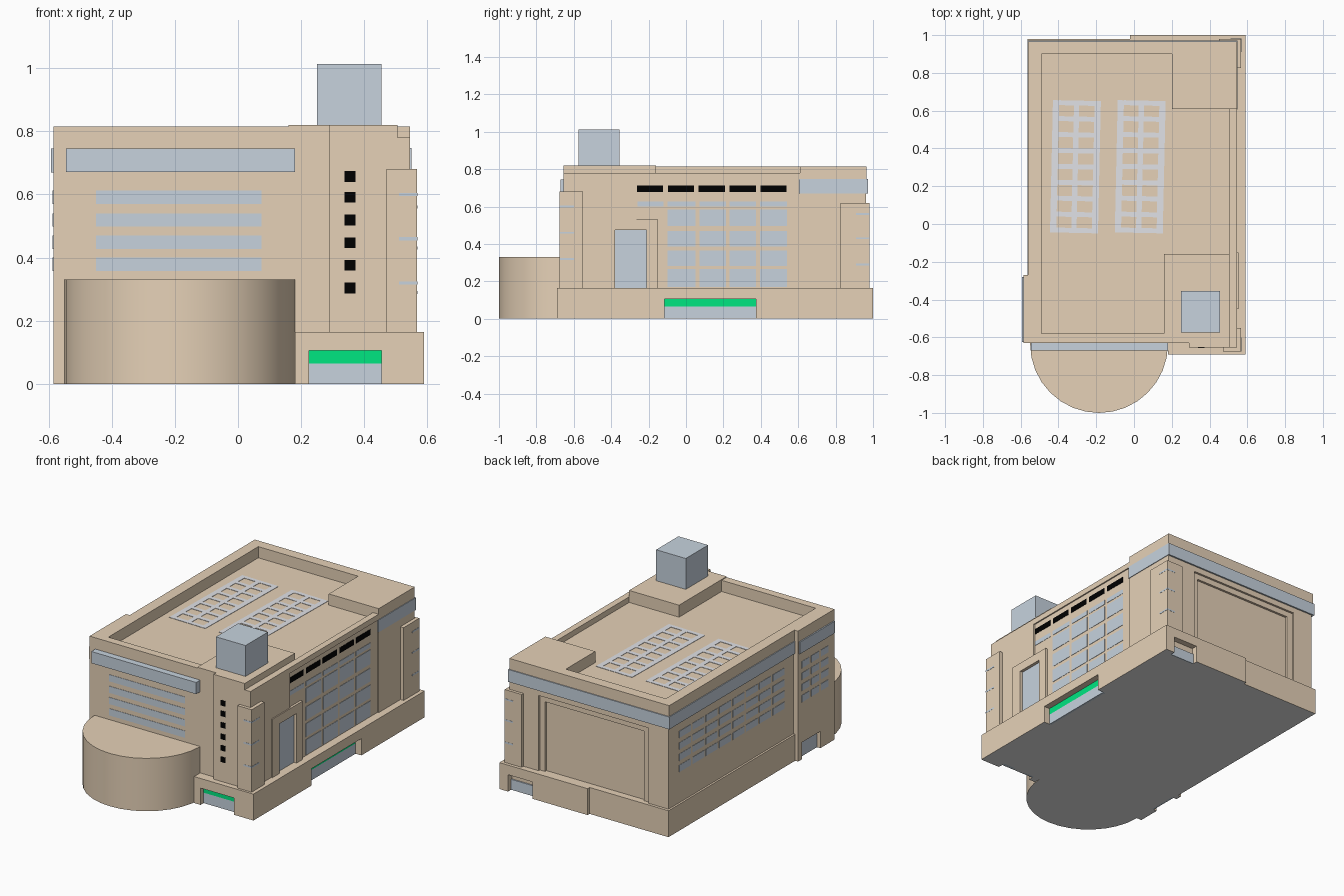
import bpy, bmesh, math


def material(name, rgb):
    m = bpy.data.materials.new(name)
    m.diffuse_color = (*rgb, 1)
    return m


STONE = material("tan stone", (0.79, 0.64, 0.475))
GLASS = material("blue grey glass", (0.57, 0.65, 0.73))
BLACK = material("black", (0.0, 0.0, 0.0))
GREEN = material("green sign", (0.0, 0.79, 0.22))
FRAME = material("pale grey", (0.78, 0.79, 0.83))
UNDER = material("underside grey", (0.80, 0.80, 0.80))


def finish(name, bm, mat):
    bmesh.ops.recalc_face_normals(bm, faces=bm.faces)
    me = bpy.data.meshes.new(name)
    bm.to_mesh(me)
    bm.free()
    me.materials.append(mat)
    ob = bpy.data.objects.new(name, me)
    bpy.context.collection.objects.link(ob)
    return ob


def boxes(name, mat, *ranges):
    """One object made of boxes, each given as x0, x1, y0, y1, z0, z1."""
    bm = bmesh.new()
    for x0, x1, y0, y1, z0, z1 in ranges:
        for v in bmesh.ops.create_cube(bm, size=1)["verts"]:
            v.co.x = x1 if v.co.x > 0 else x0
            v.co.y = y1 if v.co.y > 0 else y0
            v.co.z = z1 if v.co.z > 0 else z0
    return finish(name, bm, mat)


def prism(name, mat, outline, z0, z1):
    """Upright prism; its bottom face takes the underside colour."""
    bm = bmesh.new()
    face = bm.faces.new([bm.verts.new((x, y, z0)) for x, y in outline])
    top = bmesh.ops.extrude_face_region(bm, geom=[face])["geom"]
    for v in top:
        if isinstance(v, bmesh.types.BMVert):
            v.co.z = z1
    ob = finish(name, bm, mat)
    ob.data.materials.append(UNDER)
    for p in ob.data.polygons:
        if p.center.z < z0 + 0.001:
            p.material_index = 1
    return ob


def cut(ob, name, *ranges):
    for i, r in enumerate(ranges):
        cutter = boxes(f"{name}_{i}", STONE, r)
        cutter.hide_render = True
        cutter.hide_viewport = True
        cutter.display_type = 'WIRE'
        mod = ob.modifiers.new(name, 'BOOLEAN')
        mod.operation = 'DIFFERENCE'
        mod.solver = 'EXACT'
        mod.object = cutter


T = 0.002  # plate thickness
WIN_X = 0.537  # right window wall

# Main walls up to the roof floor, with a stepped recess in the back
walls = prism("main_walls", STONE, [
    (-0.585, -0.63), (0.29, -0.63), (0.29, -0.655), (0.545, -0.655),
    (0.545, -0.265), (WIN_X, -0.265), (WIN_X, 0.61), (0.545, 0.61),
    (0.545, 0.962), (-0.553, 0.962), (-0.553, -0.27), (-0.585, -0.27)], 0, 0.745)
cut(walls, "wall_cutter",
    (-0.415, 0.345, 0.949, 1.1, 0.16, 0.635),
    (-0.375, 0.31, 0.935, 1.1, 0.16, 0.60),
    (-0.7, -0.555, -0.49, -0.31, -0.1, 0.105),
    (0.53, 0.7, -0.38, -0.21, 0.16, 0.475))

# Plinth with three recessed entrances
plinth = prism("plinth", STONE, [
    (0.18, -0.69), (0.59, -0.69), (0.59, 1.0), (-0.02, 1.0), (-0.02, 0.98),
    (-0.565, 0.98), (-0.565, -0.27), (-0.5, -0.27), (-0.5, -0.6), (0.18, -0.6)], 0, 0.165)
cut(plinth, "plinth_cutter",
    (0.225, 0.455, -0.8, -0.645, -0.1, 0.105),
    (0.535, 0.7, -0.115, 0.375, -0.1, 0.105),
    (0.36, 0.53, 0.95, 1.1, -0.1, 0.105))
boxes("entrance_glass", GLASS,
      (0.225, 0.455, -0.66, -0.64, 0, 0.065),
      (0.53, 0.55, -0.115, 0.375, 0, 0.065),
      (0.36, 0.53, 0.945, 0.97, 0, 0.065),
      (-0.562, -0.55, -0.49, -0.31, 0, 0.105))
boxes("entrance_sign", GREEN,
      (0.225, 0.455, -0.66, -0.64, 0.065, 0.105),
      (0.53, 0.55, -0.115, 0.375, 0.065, 0.105))

# Parapets, lower on the right side, and the two raised roof corners
boxes("parapet", STONE,
      (-0.56, -0.49, -0.30, 0.966, 0.745, 0.815),
      (-0.585, -0.49, -0.63, -0.27, 0.745, 0.815),
      (-0.49, 0.29, -0.63, -0.58, 0.745, 0.815),
      (-0.49, 0.545, 0.90, 0.966, 0.745, 0.815),
      (0.505, 0.545, -0.655, 0.61, 0.745, 0.78))
boxes("roof_corner_back", STONE, (0.20, 0.545, 0.61, 0.966, 0.745, 0.815))
boxes("roof_corner_front", STONE,
      (0.16, 0.505, -0.63, -0.16, 0.745, 0.82),
      (0.29, 0.505, -0.655, -0.60, 0.745, 0.82))
boxes("roof_cube", GLASS, (0.25, 0.455, -0.575, -0.355, 0.82, 1.013))

# Corner piers
boxes("front_pier", STONE, (0.47, 0.567, -0.675, -0.55, 0.165, 0.68))
boxes("back_pier", STONE, (0.45, 0.567, 0.825, 0.98, 0.165, 0.62))

# Half-round front hall
arc = [(-0.185 + 0.365 * math.cos(a), -0.635 + 0.365 * math.sin(a))
       for a in (math.pi + math.pi * i / 16 for i in range(17))]
hall = prism("round_hall", STONE, arc + [(0.18, -0.60), (-0.55, -0.60)], 0, 0.33)
bpy.context.view_layer.objects.active = hall
hall.select_set(True)
bpy.ops.object.shade_smooth_by_angle(angle=math.radians(30))

# Glass bands under the parapet
boxes("front_band", GLASS, (-0.545, 0.18, -0.67, -0.62, 0.672, 0.745))
boxes("rear_band", GLASS,
      (-0.565, 0.549, 0.95, 0.972, 0.67, 0.747),
      (0.54, 0.549, 0.605, 0.96, 0.67, 0.747),
      (-0.565, -0.55, -0.27, 0.96, 0.67, 0.747))
boxes("left_bay_band", GLASS, (-0.593, -0.58, -0.625, -0.28, 0.67, 0.745))

# Strip windows on the front and left
rows = [(0.357, 0.40), (0.428, 0.47), (0.498, 0.54), (0.57, 0.612)]
boxes("front_windows", GLASS,
      *[(-0.45, 0.075, -0.63 - T, -0.625, a, b) for a, b in rows])
boxes("left_windows", GLASS,
      *[(-0.553 - T, -0.55, -0.18 + 0.132 * i, -0.065 + 0.132 * i, a, b)
        for i in range(8) for a, b in rows],
      *[(-0.585 - T, -0.58, y, y + 0.075, a, b)
        for y in (-0.57, -0.475, -0.38) for a, b in rows])

# Right side window wall
cols = [(-0.10, 0.052), (0.073, 0.215), (0.233, 0.375), (0.395, 0.54)]
levels = [(0.17, 0.265), (0.283, 0.365), (0.387, 0.47), (0.495, 0.585), (0.60, 0.628)]
boxes("right_windows", GLASS,
      *[(0.525, WIN_X + T, c, d, a, b) for c, d in cols for a, b in levels],
      (0.525, WIN_X + T, -0.26, -0.12, 0.60, 0.628))
boxes("right_black_windows", BLACK,
      *[(0.525, WIN_X + T, -0.262 + 0.165 * i, -0.122 + 0.165 * i, 0.677, 0.712)
        for i in range(5)])

# Small black windows on the stair tower
boxes("tower_windows", BLACK,
      *[(0.338, 0.373, -0.655 - T, -0.65, z - 0.017, z + 0.017)
        for z in (0.304, 0.376, 0.447, 0.519, 0.591, 0.657)])

# Thin slots on the piers
boxes("pier_slots", GLASS,
      *[(0.51, 0.568, -0.676, -0.60, z - 0.005, z + 0.005) for z in (0.32, 0.46, 0.60)],
      *[(0.51, 0.568, 0.91, 0.981, z - 0.005, z + 0.005) for z in (0.29, 0.43, 0.56)])

# Side portal and recessed door
boxes("side_portal", STONE,
      (0.53, 0.552, -0.45, -0.38, 0.165, 0.53),
      (0.53, 0.552, -0.21, -0.15, 0.165, 0.53),
      (0.53, 0.552, -0.38, -0.21, 0.475, 0.53))
boxes("side_door", GLASS, (0.525, 0.533, -0.38, -0.21, 0.165, 0.475))

# Two ladder-like skylight frames, turned very slightly
bars = [(-0.127, -0.094), (-0.015, 0.013), (0.094, 0.127)]
for side, cx in (("left", -0.31), ("right", 0.033)):
    sky = boxes(f"skylight_{side}", FRAME,
                *[(a, b, -0.35, 0.35, 0, 0.003) for a, b in bars],
                *[(a, b, y - 0.013, y + 0.013, 0, 0.003)
                  for y in (-0.337 + 0.0843 * i for i in range(9))
                  for a, b in ((-0.094, -0.015), (0.013, 0.094))])
    sky.location = (cx, 0.303, 0.744)
    sky.rotation_euler.z = -0.022
